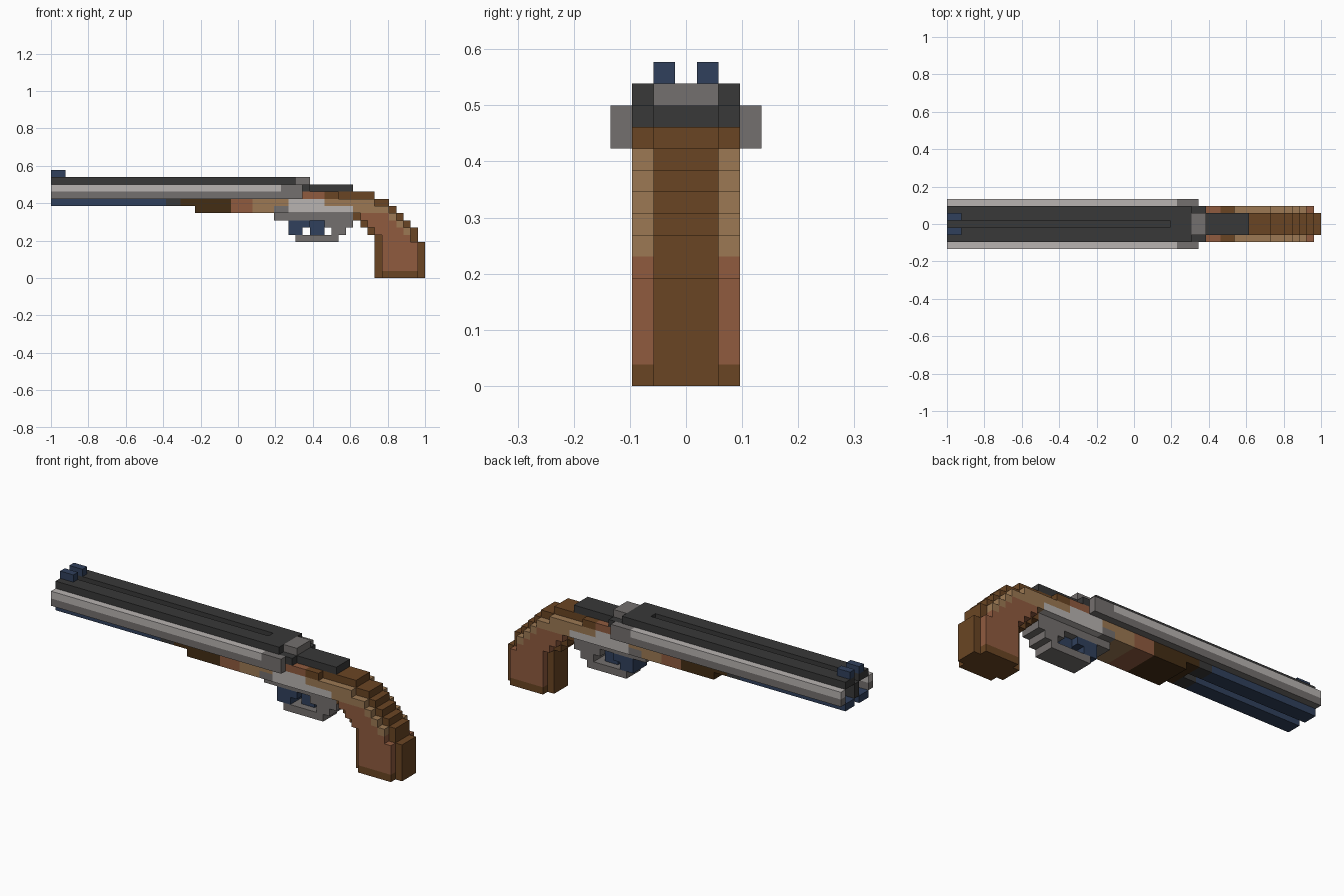
import bpy, bmesh, math
from mathutils import Vector

if "Cube" in bpy.data.objects:
    bpy.data.objects.remove(bpy.data.objects["Cube"])

U = 2 / 52  # block size


def linear(c):
    c /= 255
    return c / 12.92 if c <= 0.04045 else ((c + 0.055) / 1.055) ** 2.4


def material(name, *rgb):
    m = bpy.data.materials.new(name)
    col = [linear(c) for c in rgb] + [1]
    m.diffuse_color = col
    m.use_nodes = True
    m.node_tree.nodes["Principled BSDF"].inputs["Base Color"].default_value = col
    return m


DARK = material("dark_steel", 56, 56, 56)
LIGHT = material("light_steel", 184, 179, 177)
GREY = material("grey_steel", 116, 112, 110)
BLUE = material("blued_steel", 48, 64, 92)
BROWN = material("dark_wood", 106, 69, 35)
TAN = material("tan_wood", 156, 121, 83)
RED = material("red_wood", 144, 91, 63)
BLACK = material("black_wood", 68, 45, 20)

# Corner offsets of the six block sides
SIDES = {
    (1, 0, 0): [(1, 0, 0), (1, 1, 0), (1, 1, 1), (1, 0, 1)],
    (-1, 0, 0): [(0, 0, 0), (0, 0, 1), (0, 1, 1), (0, 1, 0)],
    (0, 1, 0): [(0, 1, 0), (0, 1, 1), (1, 1, 1), (1, 1, 0)],
    (0, -1, 0): [(0, 0, 0), (1, 0, 0), (1, 0, 1), (0, 0, 1)],
    (0, 0, 1): [(0, 0, 1), (1, 0, 1), (1, 1, 1), (0, 1, 1)],
    (0, 0, -1): [(0, 0, 0), (0, 1, 0), (1, 1, 0), (1, 0, 0)],
}


def block(i0, i1, js, k0, k1):
    """Grid cells in columns i0..i1, rows js and layers k0..k1."""
    return {(i, j, k) for i in range(i0, i1) for j in js for k in range(k0, k1)}


def part(name, cells, rule):
    """Skin the cells; rule is a material or a function of (i, k)."""
    pick = rule if callable(rule) else (lambda i, k: rule)
    bm, verts, mats = bmesh.new(), {}, []
    for c in sorted(cells):
        mat = pick(c[0], c[2])
        if mat not in mats:
            mats.append(mat)
        for n, corners in SIDES.items():
            if tuple(a + b for a, b in zip(c, n)) in cells:
                continue
            loop = []
            for o in corners:
                p = tuple(a + b for a, b in zip(c, o))
                if p not in verts:
                    verts[p] = bm.verts.new(Vector((p[0] * U - 1, (p[1] - 0.5) * U, p[2] * U)))
                loop.append(verts[p])
            bm.faces.new(loop).material_index = mats.index(mat)
    bmesh.ops.dissolve_limit(bm, angle_limit=math.radians(1), verts=bm.verts[:],
                             edges=bm.edges[:], delimit={'MATERIAL'})
    me = bpy.data.meshes.new(name)
    bm.to_mesh(me)
    bm.free()
    for m in mats:
        me.materials.append(m)
    ob = bpy.data.objects.new(name, me)
    bpy.context.collection.objects.link(ob)
    return ob


MID, WIDE = range(-1, 2), range(-2, 3)

# Twin barrels: open bores, slot along the top, solid breech end
pair = (-2, -1, 1, 2)
part("barrel_tops", block(0, 34, pair, 13, 14) | block(31, 34, [0], 13, 14), DARK)
part("barrel_rib", block(0, 31, [0], 11, 13), DARK)
part("breech", block(31, 34, WIDE, 11, 13) | block(34, 36, WIDE, 12, 13), DARK)
part("barrel_bottoms", block(0, 18, pair, 10, 11), lambda i, k: BLUE if i < 16 else DARK)
for side, j in (("left", 3), ("right", -3)):
    part(side + "_barrel_wall", block(0, 35, [j], 11, 13),
         lambda i, k: GREY if i >= 32 or k == 11 else LIGHT)
    part(side + "_sight", block(0, 2, [j // abs(j)], 14, 15), BLUE)

# Latch and top strap
part("latch", block(34, 36, MID, 13, 14), GREY)
part("top_strap", block(36, 42, MID, 12, 13), DARK)

# Wooden forearm under the barrels
part("forearm", block(18, 31, WIDE, 10, 11) | block(20, 31, WIDE, 9, 10),
     lambda i, k: BLACK if i < 25 else RED if i < 28 else TAN)

# Stock core: stepped curve, one (start, end, bottom, top) per step
core = [(31, 34, 8, 11), (34, 42, 8, 12), (42, 43, 8, 12), (43, 44, 7, 12), (44, 45, 6, 12),
        (45, 47, 0, 11), (47, 48, 0, 10), (48, 49, 0, 9), (49, 50, 0, 8),
        (50, 51, 0, 7), (51, 52, 0, 5)]
part("stock_core", set().union(*(block(a, b, MID, lo, hi) for a, b, lo, hi in core)),
     lambda i, k: GREY if i < 42 and k < 10 else BROWN)

# Side plates of the stock, one step smaller than the core
plate = [(31, 34, 9, 11), (34, 40, 9, 12), (40, 43, 9, 11), (43, 44, 8, 11), (44, 45, 7, 11),
         (45, 46, 6, 10), (46, 47, 0, 10), (47, 48, 0, 9), (48, 49, 0, 8),
         (49, 50, 0, 7), (50, 51, 0, 5)]


def plate_colour(i, k):
    if k == 0:
        return BROWN
    if k == 11:
        return RED if i < 38 else BROWN
    if i < 42 and (k == 9 or 33 <= i < 38):
        return LIGHT if 33 <= i else GREY
    if k <= 3 or (k <= 8 and i + k <= 54):
        return RED
    return TAN


for side, j in (("left", 2), ("right", -2)):
    part(side + "_stock_plate", set().union(*(block(a, b, [j], lo, hi) for a, b, lo, hi in plate)),
         plate_colour)

# Trigger and its guard
part("trigger_guard", block(34, 40, MID, 5, 6) | block(39, 41, MID, 6, 7) | block(38, 42, MID, 7, 8), GREY)
part("guard_front", block(33, 35, MID, 6, 8) | block(35, 36, MID, 7, 8), BLUE)
part("trigger", block(36, 38, [0], 6, 8), BLUE)
